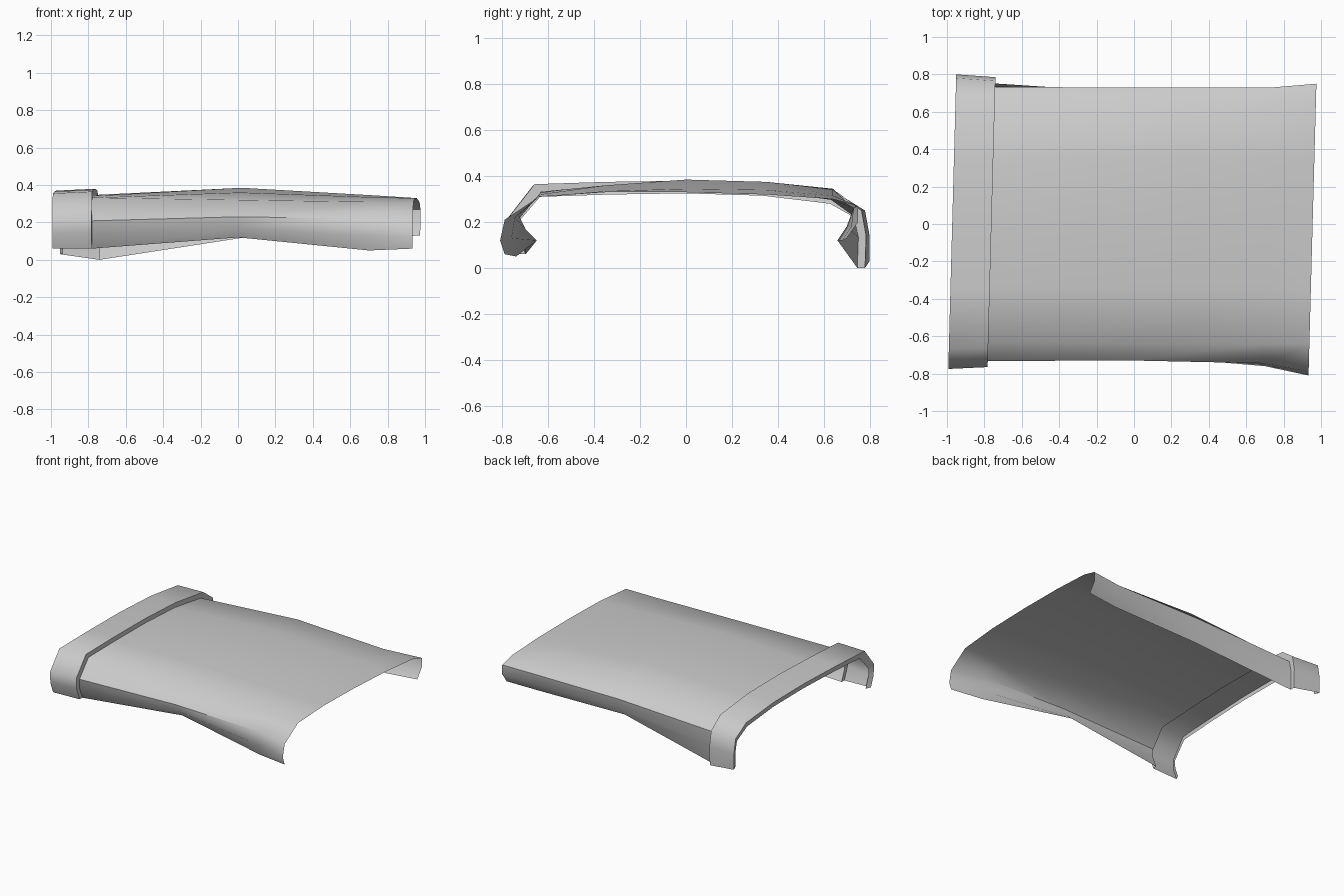
import bpy, bmesh

if "Cube" in bpy.data.objects:
    bpy.data.objects.remove(bpy.data.objects["Cube"])


def loft(name, sections):
    """Skin open cross-sections [(x, [(y, z), ...]), ...] into one sheet."""
    bm = bmesh.new()
    rows = []
    for x, prof in sections:
        # ends are slightly skewed across the width
        rows.append([bm.verts.new((x + 0.027 * y, y, z)) for y, z in prof])
    for a, b in zip(rows, rows[1:]):
        for i in range(len(a) - 1):
            bm.faces.new((a[i], b[i], b[i + 1], a[i + 1]))
    bmesh.ops.recalc_face_normals(bm, faces=bm.faces)
    bm.normal_update()
    # make the roof face up
    if sum(f.normal.z * f.calc_area() for f in bm.faces) < 0:
        bmesh.ops.reverse_faces(bm, faces=bm.faces)
    me = bpy.data.meshes.new(name)
    bm.to_mesh(me)
    bm.free()
    ob = bpy.data.objects.new(name, me)
    bpy.context.collection.objects.link(ob)
    bpy.ops.object.select_all(action='DESELECT')
    ob.select_set(True)
    bpy.context.view_layer.objects.active = ob
    bpy.ops.object.shade_smooth_by_angle(angle=0.9)
    return ob


def inset(prof, sy, dz):
    """Shrink a profile inwards: narrower walls and a lower roof."""
    return [(y * sy, z - dz * min(1, max(0, (z - 0.1) / 0.2))) for y, z in prof]


# cross-sections from the front edge, over the roof, to the back edge
band_end = [(-.74, .06), (-.77, .14), (-.775, .22), (-.67, .355), (-.35, .365), (0, .37),
            (.35, .36), (.66, .325), (.78, .25), (.80, .14), (.80, .03)]
band_step = [(-.73, .06), (-.765, .15), (-.765, .23), (-.66, .365), (-.35, .375), (0, .38),
             (.35, .37), (.66, .33), (.765, .25), (.785, .14), (.78, .0)]
middle = [(-.65, .12), (-.70, .17), (-.73, .23), (-.64, .32), (-.35, .36), (0, .385),
          (.35, .375), (.64, .345), (.73, .26), (.70, .18), (.66, .12)]
flare = [(-.74, .05), (-.76, .13), (-.745, .22), (-.64, .31), (-.35, .335), (0, .345),
         (.35, .34), (.64, .315), (.73, .26), (.72, .18), (.68, .12)]
open_end = [(-.79, .06), (-.81, .12), (-.79, .21), (-.64, .31), (-.35, .33), (0, .33),
            (.35, .32), (.64, .30), (.75, .27), (.75, .2), (.70, .13)]

# curved main sheet
start = inset(band_step, 0.957, 0.033)
loft("main_sheet", [(-.762, start), (.02, middle), (.72, flare), (.955, open_end)])

# raised end band with its step and its inward lip
loft("end_band", [(-.955, inset(band_end, 0.95, 0.045)), (-.972, band_end),
                  (-.762, band_step), (-.762, start)])
